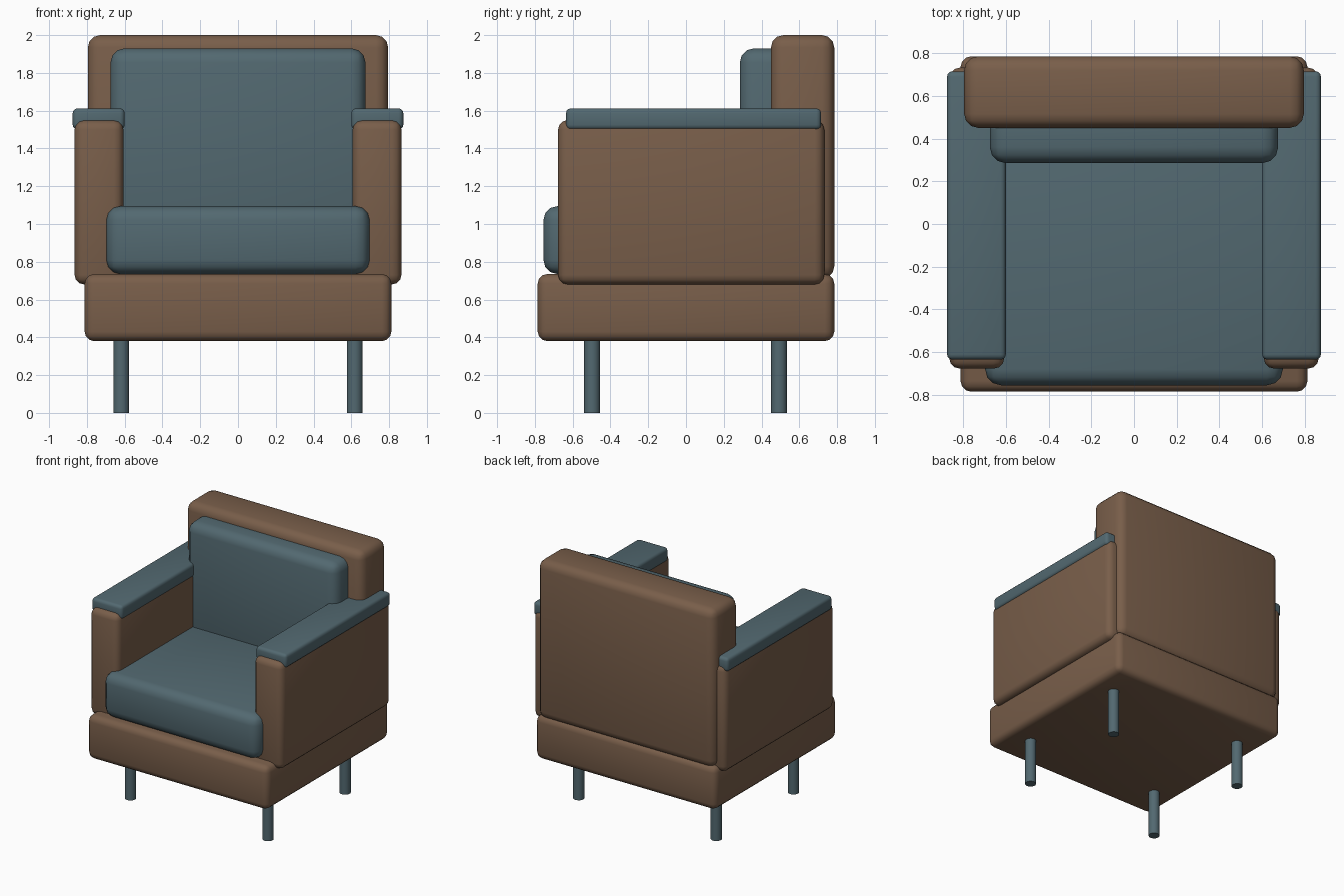
import bpy
import math

cube = bpy.data.objects.get("Cube")
if cube:
    bpy.data.objects.remove(cube, do_unlink=True)


def material(name, rgb):
    mat = bpy.data.materials.new(name)
    mat.use_nodes = True
    colour = (*rgb, 1)
    mat.diffuse_color = colour
    mat.node_tree.nodes["Principled BSDF"].inputs["Base Color"].default_value = colour
    return mat


brown = material("brown upholstery", (0.19, 0.112, 0.068))
slate = material("slate blue", (0.085, 0.14, 0.163))


def finish(obj, name, mat):
    obj.name = name
    obj.data.materials.append(mat)
    bpy.ops.object.shade_smooth_by_angle(angle=math.radians(40))


def padded_box(name, low, high, radius, mat):
    """Box between two corners with rounded edges."""
    centre = [(a + b) / 2 for a, b in zip(low, high)]
    bpy.ops.mesh.primitive_cube_add(size=1, location=centre)
    obj = bpy.context.object
    obj.scale = [b - a for a, b in zip(low, high)]
    bpy.ops.object.transform_apply(location=False, rotation=False, scale=True)
    bevel = obj.modifiers.new("rounded edges", "BEVEL")
    bevel.width = radius
    bevel.segments = 3
    bpy.ops.object.modifier_apply(modifier=bevel.name)
    finish(obj, name, mat)


# Frame and cushions
padded_box("base", (-0.812, -0.785, 0.38), (0.812, 0.785, 0.735), 0.05, brown)
padded_box("backrest", (-0.795, 0.45, 0.71), (0.795, 0.785, 2.0), 0.065, brown)
padded_box("seat_cushion", (-0.697, -0.755, 0.735), (0.697, 0.5, 1.095), 0.075, slate)
padded_box("back_cushion", (-0.675, 0.285, 0.9), (0.675, 0.6, 1.93), 0.075, slate)

# Arms, pads and legs
for side, sign in (("left", 1), ("right", -1)):
    def across(inner, outer):
        return sorted((sign * inner, sign * outer))

    x0, x1 = across(0.607, 0.865)
    padded_box(side + "_arm", (x0, -0.677, 0.68), (x1, 0.732, 1.55), 0.05, brown)
    x0, x1 = across(0.6, 0.875)
    padded_box(side + "_arm_pad", (x0, -0.635, 1.5), (x1, 0.715, 1.612), 0.025, slate)
    for end, y in (("front", -0.497), ("back", 0.493)):
        bpy.ops.mesh.primitive_cylinder_add(
            vertices=24, radius=0.042, depth=0.42, location=(sign * 0.618, y, 0.21))
        finish(bpy.context.object, f"{end}_{side}_leg", slate)
